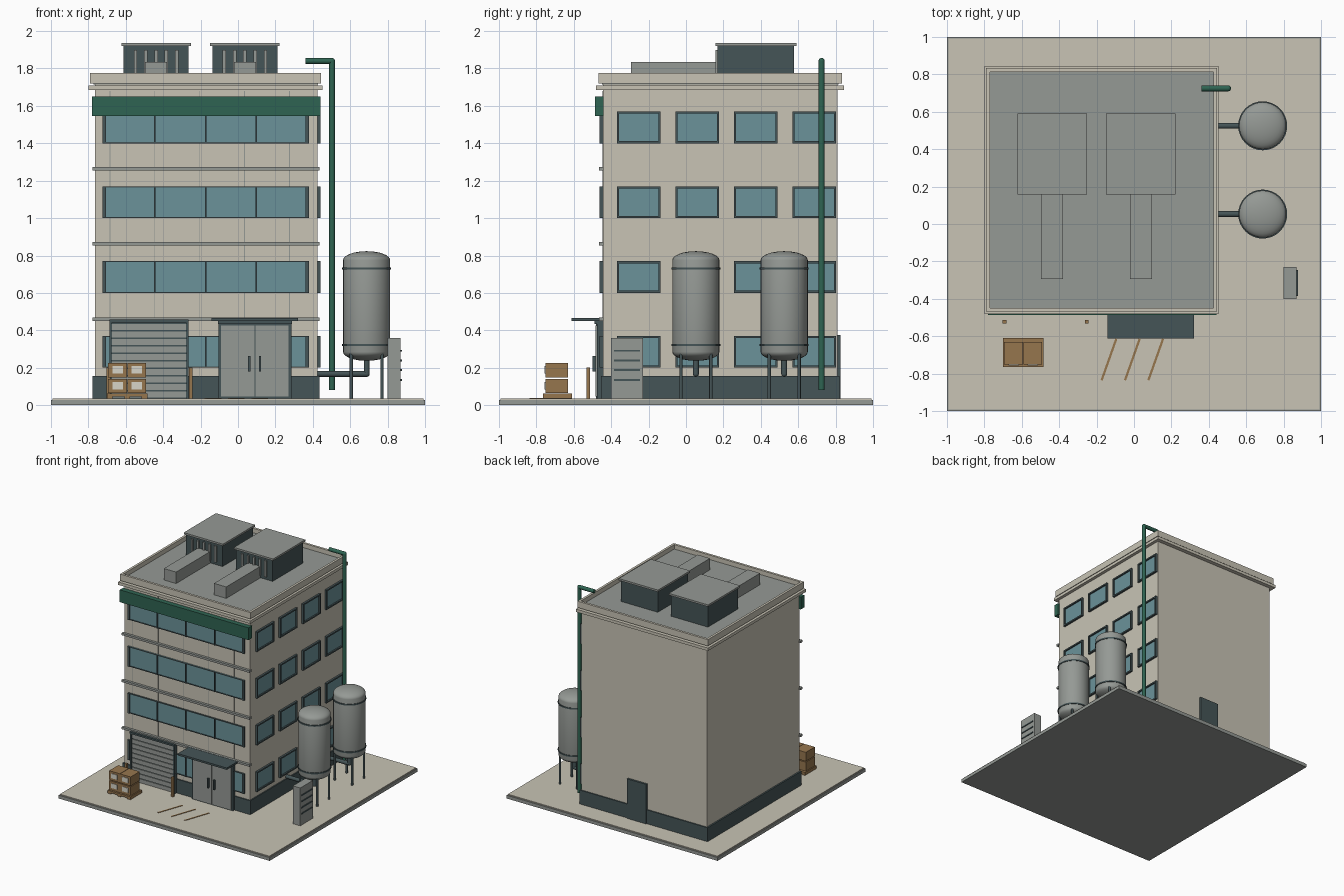
import bpy, bmesh, math
from mathutils import Vector, Matrix

if "Cube" in bpy.data.objects:
    bpy.data.objects.remove(bpy.data.objects["Cube"], do_unlink=True)


def material(name, rgb):
    m = bpy.data.materials.new(name)
    m.use_nodes = True
    m.diffuse_color = (*rgb, 1)
    m.node_tree.nodes["Principled BSDF"].inputs["Base Color"].default_value = (*rgb, 1)
    return m


BEIGE = material("beige concrete", (.58, .55, .46))
GREY = material("light grey metal", (.30, .32, .30))
DARK = material("dark slate", (.06, .09, .095))
GLASS = material("blue glass", (.147, .287, .32))
GREEN = material("deep green", (.028, .127, .084))
BROWN = material("cardboard brown", (.305, .18, .076))
PALE = material("pale label", (.68, .66, .58))


def finish(name, bm, mat, smooth=False):
    bmesh.ops.recalc_face_normals(bm, faces=bm.faces[:])
    me = bpy.data.meshes.new(name)
    bm.to_mesh(me)
    bm.free()
    me.materials.append(mat)
    if smooth:
        me.shade_smooth()
        me.set_sharp_from_angle(angle=math.radians(35))
    ob = bpy.data.objects.new(name, me)
    bpy.context.collection.objects.link(ob)
    return ob


def boxes(name, mat, *bounds):
    """One object from boxes given as (x0, x1, y0, y1, z0, z1)."""
    bm = bmesh.new()
    for x0, x1, y0, y1, z0, z1 in bounds:
        m = Matrix.Translation(((x0 + x1) / 2, (y0 + y1) / 2, (z0 + z1) / 2))
        m = m @ Matrix.Diagonal((x1 - x0, y1 - y0, z1 - z0, 1))
        bmesh.ops.create_cube(bm, size=1, matrix=m)
    return finish(name, bm, mat)


def tube(name, mat, r, *paths):
    """Round pipes through points, with ball joints at the corners."""
    bm = bmesh.new()
    for path in paths:
        pts = [Vector(p) for p in path]
        for a, b in zip(pts, pts[1:]):
            d = b - a
            m = Matrix.Translation((a + b) / 2) @ d.to_track_quat('Z', 'Y').to_matrix().to_4x4()
            bmesh.ops.create_cone(bm, cap_ends=True, segments=14, radius1=r, radius2=r,
                                  depth=d.length, matrix=m)
        for p in pts[1:-1]:
            bmesh.ops.create_uvsphere(bm, u_segments=14, v_segments=8, radius=r,
                                      matrix=Matrix.Translation(p))
    return finish(name, bm, mat, True)


def lathe(name, mat, profile, centre):
    bm = bmesh.new()
    vs = [bm.verts.new((r, 0, z)) for r, z in profile]
    es = [bm.edges.new(p) for p in zip(vs, vs[1:])]
    bmesh.ops.spin(bm, geom=vs + es, axis=(0, 0, 1), cent=(0, 0, 0),
                   angle=math.tau, steps=32)
    bmesh.ops.remove_doubles(bm, verts=bm.verts[:], dist=.0005)
    ob = finish(name, bm, mat, True)
    ob.location = (*centre, 0)


def ring(x0, x1, y0, y1, z0, z1, t):
    """Four boxes around a rectangle in plan."""
    return [(x0, x1, y0, y0 + t, z0, z1), (x0, x1, y1 - t, y1, z0, z1),
            (x0, x0 + t, y0 + t, y1 - t, z0, z1), (x1 - t, x1, y0 + t, y1 - t, z0, z1)]


# Ground slab
boxes("ground_slab", GREY, (-1, 1, -1, 1, 0, .028))
boxes("ground_paving", BEIGE, (-.993, .993, -.993, .993, .028, .036))

# Building shell
boxes("building_body", BEIGE, (-.765, .425, -.445, .81, .03, 1.725))
boxes("plinth", DARK, (-.778, .435, -.455, .82, .03, .155))
boxes("cornice", BEIGE, *ring(-.80, .452, -.48, .845, 1.685, 1.71, .06))
boxes("parapet", BEIGE, *ring(-.79, .445, -.468, .833, 1.72, 1.775, .02))
boxes("roof_deck", GREY, (-.772, .427, -.45, .815, 1.715, 1.737))
boxes("floor_ledges", GREY, *[(-.778, .436, -.466, -.44, z, z + .018) for z in (.45, .853, 1.255)])
boxes("facade_seams", GREY, *[(x - .002, x + .002, -.447, -.44, .155, 1.68)
                              for x in (-.685, -.445, -.205, .035, .275)])
boxes("back_door", DARK, (-.2, -.02, .80, .827, .03, .375))

# Windows on each floor
floors = (.2, .6, 1.0, 1.4)
H = .17
front_glass, front_frames, side_glass, side_frames = [], [], [], []
for z in floors:
    front_glass.append((-.715, .37, -.453, -.44, z, z + H))
    for i in range(5):
        x = -.715 + i * .2712
        w = .01 if i in (0, 4) else .004
        front_frames.append((x - w, x + w, -.463, -.44, z, z + H))
    for zz in (z, z + H - .006):
        front_frames.append((-.715, .37, -.458, -.44, zz, zz + .006))
    for i in range(4):
        y = -.253 + i * .3127
        side_glass.append((.42, .43, y - .112, y + .112, z + .005, z + H - .005))
        for s in (-1, 1):
            yy, zz = y + s * .111, z + H / 2 + s * (H / 2 - .006)
            side_frames.append((.42, .442, yy - .006, yy + .006, z, z + H))
            side_frames.append((.42, .442, y - .105, y + .105, zz - .006, zz + .006))
boxes("front_glass", GLASS, *front_glass)
boxes("front_window_frames", DARK, *front_frames)
boxes("side_glass", GLASS, *side_glass)
boxes("side_window_frames", DARK, *side_frames)

# Fascia band
boxes("fascia_band", GREEN, (-.78, .44, -.487, -.44, 1.545, 1.65))

# Roller shutter with slats
boxes("shutter_frame", DARK, (-.687, -.673, -.48, -.44, .035, .455),
      (-.279, -.265, -.48, -.44, .035, .455), (-.687, -.265, -.485, -.44, .442, .457))
boxes("shutter_backing", DARK, (-.673, -.279, -.465, -.44, .035, .442))
boxes("shutter_slats", GREY, *[(-.673, -.279, -.472, -.46, .04 + i * .0402, .073 + i * .0402)
                               for i in range(10)])
boxes("shutter_posts", BROWN, *[(x - .01, x + .01, -.532, -.512, .03, .2) for x in (-.693, -.253)])

# Entrance
boxes("entrance_frame", DARK, (-.105, .285, -.475, -.44, .035, .445))
boxes("entrance_leaves", GREY, (-.09, .087, -.483, -.47, .045, .425),
      (.093, .27, -.483, -.47, .045, .425))
boxes("entrance_handles", DARK, *[(x - .006, x + .006, -.5, -.48, .18, .262) for x in (.06, .117)])
boxes("entrance_canopy", DARK, (-.142, .322, -.612, -.44, .45, .466),
      (-.108, .288, -.49, -.44, .435, .45))

# Rooftop units with fins and ducts
for i, x in enumerate((-.438, .037)):
    side = ("left", "right")[i]
    boxes("roof_unit_" + side, DARK, (x - .174, x + .174, .168, .577, 1.73, 1.92))
    boxes("roof_unit_cap_" + side, GREY, (x - .186, x + .186, .157, .592, 1.92, 1.936))
    boxes("roof_unit_fins_" + side, GREY,
          *[(x + k * .055 - .009, x + k * .055 + .009, .157, .17, 1.76, 1.9) for k in range(-2, 3)])
    boxes("roof_duct_" + side, GREY, (x - .058, x + .058, -.295, .168, 1.73, 1.835))

# Storage tanks
dome = [(.126 * math.cos(a), .048 * math.sin(a)) for a in [i * math.pi / 16 for i in range(9)]]
profile = [(r, .285 - h) for r, h in reversed(dome)] + [(r, .775 + h) for r, h in dome]
for name, y in (("front", .053), ("back", .525)):
    x = .688
    lathe("tank_" + name, GREY, profile, (x, y))
    for part, z in (("lower", .322), ("upper", .73)):
        band = [(.12, z - .006), (.131, z - .006), (.131, z + .006), (.12, z + .006)]
        lathe("tank_band_" + part + "_" + name, DARK, band, (x, y))
    tube("tank_legs_" + name, DARK, .009,
         *[[(x + a * .082, y + b * .08, .03), (x + a * .082, y + b * .08, .285)]
           for a in (-1, 1) for b in (-1, 1)])
    tube("tank_outlet_" + name, DARK, .016, [(x, y, .26), (x, y, .167), (.42, y, .167)])

# Vent pipe beside the wall
tube("vent_pipe", GREEN, .016, [(.503, .725, .08), (.503, .725, 1.84), (.36, .725, 1.84)])

# Control cabinet
boxes("cabinet", GREY, (.8, .87, -.4, -.23, .03, .36))
boxes("cabinet_louvres", DARK, *[(.865, .876, -.385, -.245, z - .005, z + .005)
                                 for z in (.135, .187, .239, .291)])

# Pallet with boxes
boxes("pallet", BROWN, (-.7, -.485, -.765, -.61, .045, .062),
      *[(x, x + .03, -.765, -.61, .03, .045) for x in (-.7, -.607, -.515)])
crates, labels = [], []
for x in (-.644, -.541):
    for z in (.064, .148):
        crates.append((x - .05, x + .05, -.752, -.63, z, z + .077))
        labels.append((x - .028, x + .028, -.756, -.75, z + .02, z + .06))
boxes("cartons", BROWN, *crates)
boxes("carton_labels", PALE, *labels)

# Painted ground stripes
for i in range(3):
    ob = boxes("ground_stripe_%d" % (i + 1), BROWN, (-.006, .006, -.117, .117, .03, .039))
    ob.location = (-.134 + i * .125, -.725, 0)
    ob.rotation_euler.z = -math.atan2(.078, .22)
